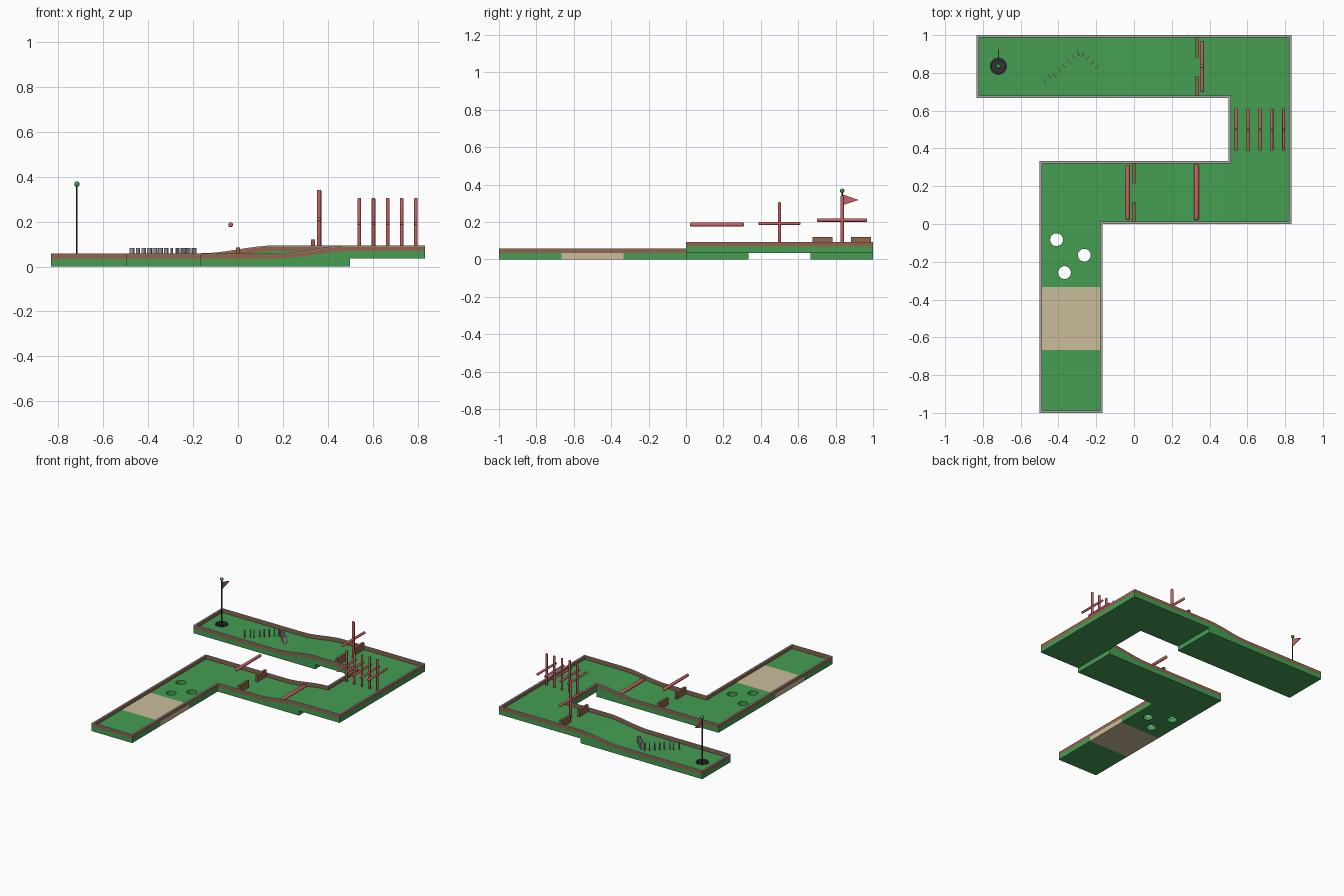
import bpy, bmesh, math
from mathutils import Vector, Matrix

if "Cube" in bpy.data.objects:
    bpy.data.objects.remove(bpy.data.objects["Cube"])

T = 1 / 3              # tile size
FLOOR, RIM, RISE = 0.034, 0.059, 0.035
WALL, CAP = 0.013, 0.004


def material(name, rgb):
    m = bpy.data.materials.new(name)
    m.diffuse_color = (*rgb, 1)
    m.use_nodes = True
    m.node_tree.nodes["Principled BSDF"].inputs["Base Color"].default_value = m.diffuse_color
    return m


GREEN = material("turf green", (0.058, 0.345, 0.086))
SAND = material("sand", (0.60, 0.51, 0.33))
BROWN = material("wood brown", (0.29, 0.13, 0.07))
GREY = material("rim grey", (0.40, 0.38, 0.37))
RED = material("soft red", (0.58, 0.125, 0.125))
DARK = material("dark grey", (0.03, 0.033, 0.035))


def make(name, bm, *mats):
    bmesh.ops.recalc_face_normals(bm, faces=bm.faces)
    me = bpy.data.meshes.new(name)
    bm.to_mesh(me)
    bm.free()
    ob = bpy.data.objects.new(name, me)
    bpy.context.collection.objects.link(ob)
    for m in mats:
        me.materials.append(m)
    return ob


def rise(x, y):
    """Height gained by the course at a point."""
    if y < 0:
        return 0
    start = -T / 2 if y > 0.5 else T / 2
    t = min(max((x - start) / T, 0), 1)
    return RISE * t * t * (3 - 2 * t)


def slab(name, x0, x1, y0, y1, mat=GREEN, bottom=0):
    """Floor section: a side profile swept along y."""
    n = max(1, round((x1 - x0) * 24))
    ym = (y0 + y1) / 2
    xs = [x0 + (x1 - x0) * i / n for i in range(n + 1)]
    prof = [(x1, bottom), (x0, bottom)] + [(x, FLOOR + rise(x, ym)) for x in xs]
    bm = bmesh.new()
    f = bm.faces.new([bm.verts.new((x, y0, z)) for x, z in prof])
    g = bmesh.ops.extrude_face_region(bm, geom=[f])["geom"]
    bmesh.ops.translate(bm, vec=(0, y1 - y0, 0),
                        verts=[v for v in g if isinstance(v, bmesh.types.BMVert)])
    return make(name, bm, mat)


def box(name, centre, size, mat, angle=0):
    bm = bmesh.new()
    bmesh.ops.create_cube(bm, size=1)
    bmesh.ops.scale(bm, vec=size, verts=bm.verts)
    bmesh.ops.transform(bm, matrix=Matrix.Translation(centre) @ Matrix.Rotation(angle, 4, 'Z'),
                        verts=bm.verts)
    return make(name, bm, mat)


def rod(name, a, b, r, mat, sides=12, round_ends=True):
    """Round bar between two points, with softened ends."""
    a, b = Vector(a), Vector(b)
    bm = bmesh.new()
    bmesh.ops.create_cone(bm, cap_ends=True, segments=sides, radius1=r, radius2=r,
                          depth=(b - a).length)
    if round_ends:
        rims = [e for e in bm.edges if abs(e.verts[0].co.z - e.verts[1].co.z) < 1e-6]
        bmesh.ops.bevel(bm, geom=rims, offset=r * 0.6, segments=3, profile=0.5, affect='EDGES')
    rot = (b - a).to_track_quat('Z', 'Y').to_matrix().to_4x4()
    bmesh.ops.transform(bm, matrix=Matrix.Translation((a + b) / 2) @ rot, verts=bm.verts)
    ob = make(name, bm, mat)
    for p in ob.data.polygons:
        p.use_smooth = True
    ob.data.set_sharp_from_angle(angle=math.radians(40))
    return ob


def cut(target, points, r, z0, z1):
    for x, y in points:
        c = rod("hole_cutter", (x, y, z0), (x, y, z1), r, GREEN, 24, False)
        c.hide_render = True
        c.hide_viewport = True
        m = target.modifiers.new("hole", 'BOOLEAN')
        m.operation = 'DIFFERENCE'
        m.solver = 'EXACT'
        m.object = c


# Floor sections
A, B, C, D = -2.5 * T, -1.5 * T, -0.5 * T, 0.5 * T
E, F = 1.5 * T, 2.5 * T
slab("start_floor", B, C, -1, -2 * T)
slab("sand_floor", B, C, -2 * T, -T, SAND)
hole_floor = slab("hole_floor", B, C, -T, 0)
slab("first_corner_floor", B, C, 0, T)
slab("gate_floor", C, D, 0, T)
slab("front_ramp", D, E, 0, T)
slab("raised_floor", E, F, 0, 1, bottom=RISE)
slab("raised_gate_floor", D, E, 2 * T, 1, bottom=RISE)
slab("back_ramp", C, D, 2 * T, 1)
slab("domino_floor", B, C, 2 * T, 1)
cup_floor = slab("cup_floor", A, B, 2 * T, 1)

# Three open holes
cut(hole_floor, [(-0.41, -0.083), (-0.263, -0.165), (-0.368, -0.257)], 0.034, -0.1, 0.1)

# Perimeter wall with a grey rim, following the ramps
outline = [Vector(p) for p in ((B, -1), (C, -1), (C, 0), (F, 0), (F, 1), (A, 1),
                               (A, 2 * T), (E, 2 * T), (E, T), (B, T))]
outer, inner = [], []
count = len(outline)
for i in range(count):
    p, q, before = outline[i], outline[(i + 1) % count], outline[i - 1]
    d, d0 = (q - p).normalized(), (p - before).normalized()
    nrm, nrm0 = Vector((-d.y, d.x)), Vector((-d0.y, d0.x))
    steps = round((q - p).length * 24)
    for k in range(steps):
        pt = p.lerp(q, k / steps)
        outer.append(pt)
        inner.append(pt + WALL * (nrm + nrm0 if k == 0 else nrm))


def wall(name, z0, z1, mat):
    bm = bmesh.new()
    rings = []
    for o, i in zip(outer, inner):
        # sample the height just inside the outline
        h = rise(i.x, i.y)
        rings.append([bm.verts.new((p.x, p.y, z + h))
                      for p, z in ((o, z0), (o, z1), (i, z1), (i, z0))])
    for a, b in zip(rings, rings[1:] + rings[:1]):
        for j in range(4):
            bm.faces.new((a[j], b[j], b[(j + 1) % 4], a[(j + 1) % 4]))
    return make(name, bm, mat)


wall("wall", FLOOR, RIM - CAP, BROWN)
wall("wall_rim", RIM - CAP, RIM, GREY)

# Gates: two wooden blocks with a gap
for name, x, y0, base in (("front_gate", 0, 0, FLOOR), ("back_gate", T, 2 * T, FLOOR + RISE)):
    for s in (-1, 1):
        box(name, (x, y0 + T / 2 + s * 0.103, base + 0.025), (0.018, 0.108, 0.052), BROWN)

# Floating bar and ramp roller
rod("gate_bar", (-0.033, 0.022, 0.186), (-0.033, 0.31, 0.186), 0.011, RED)
rod("ramp_roller", (T - 0.003, 0.02, 0.055), (T - 0.003, 0.314, 0.055), 0.014, RED)

# Upright posts with crossbars
for i in range(5):
    x = 0.5 * (E + F) + (i - 2) * 0.063
    rod("cross_post", (x, 0.5, FLOOR + RISE), (x, 0.5, 0.306), 0.008, RED)
    rod("cross_bar", (x, 0.388, 0.192), (x, 0.612, 0.192), 0.008, RED)
rod("tall_post", (0.361, 0.835, FLOOR + RISE), (0.361, 0.835, 0.342), 0.01, RED)
rod("tall_crossbar", (0.361, 0.7, 0.21), (0.361, 0.968, 0.21), 0.009, RED)

# Arc of dominoes, each square to the path
path = [Vector(p) for p in ((-0.473, 0.755), (-0.445, 0.78), (-0.42, 0.787), (-0.394, 0.815),
                            (-0.37, 0.836), (-0.345, 0.86), (-0.32, 0.885), (-0.295, 0.902),
                            (-0.27, 0.898), (-0.246, 0.878), (-0.222, 0.853), (-0.197, 0.83))]
for i, p in enumerate(path):
    d = path[min(i + 1, len(path) - 1)] - path[max(i - 1, 0)]
    box("domino", (p.x, p.y, FLOOR + 0.0245), (0.006, 0.026, 0.05), GREY, math.atan2(d.y, d.x))

# Cup, recessed in the floor
CX, CY = -0.718, 0.835
cut(cup_floor, [(CX, CY)], 0.042, 0.004, 0.1)
bm = bmesh.new()
prof = [(0.0, 0.006), (0.036, 0.006), (0.036, FLOOR + 0.002), (0.046, FLOOR + 0.002), (0.046, FLOOR)]
verts = [bm.verts.new((r, 0, z)) for r, z in prof]
edges = [bm.edges.new(e) for e in zip(verts, verts[1:])]
bmesh.ops.spin(bm, geom=verts + edges, cent=(0, 0, 0), axis=(0, 0, 1), angle=math.tau, steps=24)
bmesh.ops.remove_doubles(bm, verts=bm.verts, dist=1e-5)
bmesh.ops.translate(bm, vec=(CX, CY, 0), verts=bm.verts)
make("cup", bm, DARK)

# Flag pole, ball and pennant
rod("flag_pole", (CX, CY, 0.006), (CX, CY, 0.365), 0.004, DARK, 10, False)
bm = bmesh.new()
bmesh.ops.create_uvsphere(bm, u_segments=12, v_segments=8, radius=0.012)
bmesh.ops.translate(bm, vec=(CX, CY, 0.367), verts=bm.verts)
ball = make("pole_ball", bm, GREEN)
for p in ball.data.polygons:
    p.use_smooth = True
bm = bmesh.new()
f = bm.faces.new([bm.verts.new((CX - 0.002, CY + y, z))
                  for y, z in ((0.002, 0.29), (0.088, 0.318), (0.002, 0.348))])
g = bmesh.ops.extrude_face_region(bm, geom=[f])["geom"]
bmesh.ops.translate(bm, vec=(0.004, 0, 0), verts=[v for v in g if isinstance(v, bmesh.types.BMVert)])
make("pennant", bm, RED)
